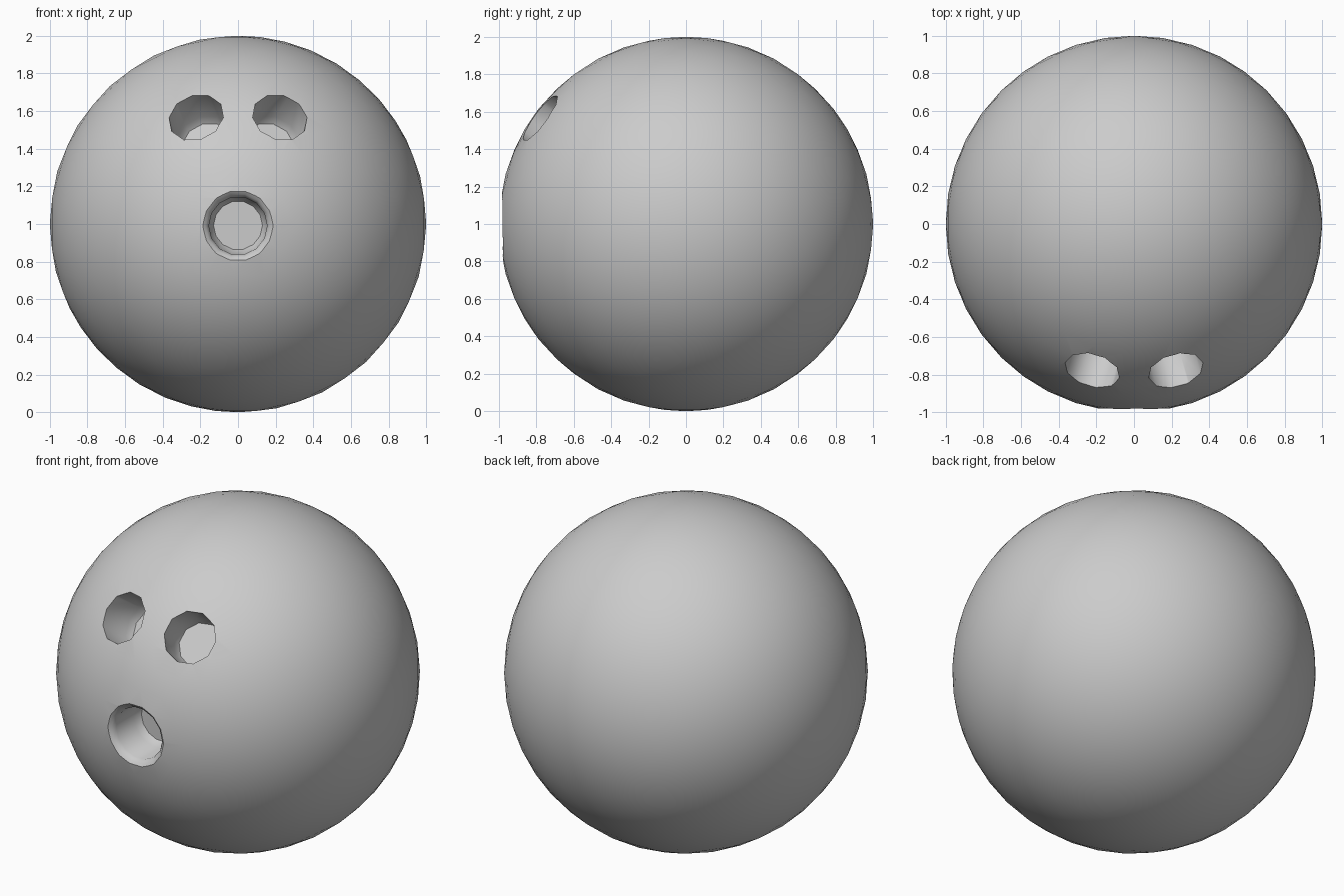
import bpy, bmesh, math
from mathutils import Vector

if "Cube" in bpy.data.objects:
    bpy.data.objects.remove(bpy.data.objects["Cube"])

CENTRE = Vector((0, 0, 1))


def hole_cutter(name, direction, profile, sides):
    """Solid of revolution along a ball radius; profile = (radius, distance from centre)."""
    bm = bmesh.new()
    rings = []
    for r, d in profile:
        rings.append([bm.verts.new((r * math.cos(2 * math.pi * i / sides),
                                    r * math.sin(2 * math.pi * i / sides), d))
                      for i in range(sides)])
    for a, b in zip(rings, rings[1:]):
        for i in range(sides):
            j = (i + 1) % sides
            bm.faces.new((a[i], a[j], b[j], b[i]))
    bm.faces.new(rings[0])
    bm.faces.new(rings[-1])
    bmesh.ops.recalc_face_normals(bm, faces=bm.faces)
    me = bpy.data.meshes.new(name)
    bm.to_mesh(me)
    bm.free()
    ob = bpy.data.objects.new(name, me)
    bpy.context.collection.objects.link(ob)
    ob.rotation_euler = Vector(direction).to_track_quat('Z', 'Y').to_euler()
    ob.location = CENTRE
    ob.hide_render = True
    return ob


# ball body
bpy.ops.mesh.primitive_ico_sphere_add(subdivisions=4, radius=1, location=CENTRE)
ball = bpy.context.object
ball.name = "ball"

# two finger holes and a thumb hole with a softened rim
finger = [(0.13, 0.75), (0.15, 0.79), (0.15, 1.15)]
thumb = [(0.13, 0.74), (0.155, 0.78), (0.155, 0.945), (0.17, 0.968), (0.23, 1.01), (0.23, 1.15)]
cutters = [hole_cutter("finger_cutter", (s * 0.22, -0.77, 0.56), finger, 10) for s in (-1, 1)]
cutters.append(hole_cutter("thumb_cutter", (0, -1, -0.01), thumb, 14))

bpy.context.view_layer.update()
bpy.context.view_layer.objects.active = ball
for c in cutters:
    mod = ball.modifiers.new(c.name, 'BOOLEAN')
    mod.operation = 'DIFFERENCE'
    mod.solver = 'EXACT'
    mod.object = c
    bpy.ops.object.modifier_apply(modifier=mod.name)
for c in cutters:
    bpy.data.objects.remove(c, do_unlink=True)

# smooth shell, crisp hole edges
bpy.ops.object.select_all(action='DESELECT')
ball.select_set(True)
bpy.ops.object.shade_smooth_by_angle(angle=math.radians(40))
